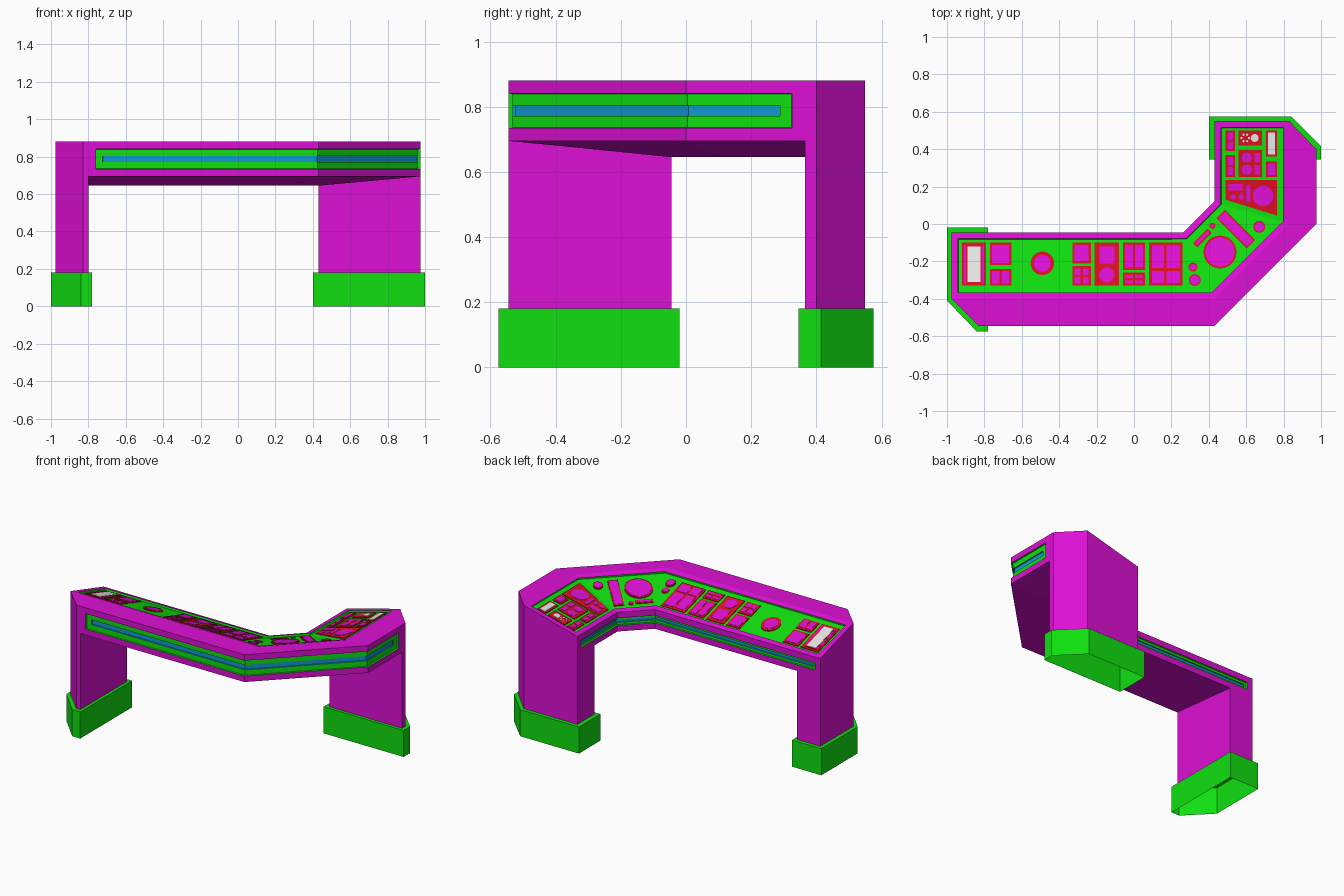
import bpy, bmesh, math

cube = bpy.data.objects.get("Cube")
if cube:
    bpy.data.objects.remove(cube, do_unlink=True)

COLOURS = [("magenta shell", (.72, .005, .66)), ("green trim", (.005, .74, .005)),
           ("red bezel", (.68, .005, .015)), ("blue light strip", (.006, .32, .64)),
           ("white display", (1, 1, 1))]
MATS = []
for name, rgb in COLOURS:
    m = bpy.data.materials.new(name)
    m.use_nodes = True
    m.diffuse_color = (*rgb, 1)
    m.node_tree.nodes["Principled BSDF"].inputs["Base Color"].default_value = (*rgb, 1)
    MATS.append(m)
MAGENTA, GREEN, RED, BLUE, WHITE = range(5)


def finish(bm, name):
    mesh = bpy.data.meshes.new(name)
    bm.to_mesh(mesh)
    bm.free()
    for m in MATS:
        mesh.materials.append(m)
    obj = bpy.data.objects.new(name, mesh)
    bpy.context.collection.objects.link(obj)
    return obj


# Plan rails of the console: outer edge, rim edge, inner edge
OUTER = [(-.83, -.545), (-.8, -.545), (.43, -.545), (.975, 0), (.975, .365), (.975, .4)]
RIM = [(-.975, -.4), (-.8, -.4), (.43, -.4), (.83, 0), (.83, .365), (.83, .55)]
INNER = [(-.975, -.045), (-.8, -.045), (.265, -.045), (.43, .12), (.43, .365), (.43, .55)]
TOP, INNER_TOP, LEG_Z, FOOT_Z = .88, .775, .178, .18
RECESS = .012


def recess(bm, faces, margin, depth, mat):
    """Inset a run of faces, recolour it and sink it."""
    bmesh.ops.inset_region(bm, faces=faces, thickness=margin, use_even_offset=True, use_boundary=True)
    for f in faces:
        f.material_index = mat
    bmesh.ops.inset_region(bm, faces=faces, thickness=.0005, depth=-depth,
                           use_even_offset=True, use_boundary=True)
    for f in faces:
        f.material_index = mat


# Console body: closed profile swept through the stations
bm = bmesh.new()
rings = []
for o, r, i in zip(OUTER, RIM, INNER):
    ring = [(*o, TOP), (*r, TOP), (*i, INNER_TOP), (*i, .645), (*r, .681), (*o, .695)]
    rings.append([bm.verts.new(p) for p in ring])
sides = [[bm.faces.new((a[k], b[k], b[(k + 1) % 6], a[(k + 1) % 6]))
          for a, b in zip(rings, rings[1:])] for k in range(6)]
for e in (rings[0], rings[-1]):
    bm.faces.new((e[0], e[1], e[4], e[5]))
    bm.faces.new((e[1], e[2], e[3], e[4]))
bmesh.ops.recalc_face_normals(bm, faces=bm.faces[:])

# Sunken control panel and light strips
recess(bm, sides[1], .035, RECESS, GREEN)
recess(bm, sides[5][1:4], .04, RECESS, GREEN)
recess(bm, sides[5][1:4], .036, .008, BLUE)
recess(bm, sides[2], .04, RECESS, GREEN)
recess(bm, sides[2], .015, .008, BLUE)

# Legs pulled down from both ends
for end in (0, 4):
    out = bmesh.ops.extrude_face_region(bm, geom=[sides[3][end], sides[4][end]])
    for v in out["geom"]:
        if isinstance(v, bmesh.types.BMVert):
            v.co.z = LEG_Z
bmesh.ops.recalc_face_normals(bm, faces=bm.faces[:])
finish(bm, "console_body")


# Hollow feet, open below
def foot(name, outline):
    bm = bmesh.new()
    low = [bm.verts.new((x, y, 0)) for x, y in outline]
    high = [bm.verts.new((x, y, FOOT_Z)) for x, y in outline]
    n = len(outline)
    for k in range(n):
        j = (k + 1) % n
        bm.faces.new((low[k], low[j], high[j], high[k]))
    bm.faces.new(high)
    for f in bm.faces:
        f.material_index = GREEN
    finish(bm, name)


foot("right_foot", [(-.78, -.02), (-1, -.02), (-1, -.41), (-.84, -.575), (-.78, -.575)])
foot("left_foot", [(.4, .345), (1, .345), (1, .415), (.84, .575), (.4, .575)])


# Controls follow the slope of the panel
def panel_z(x, y):
    drop = TOP - INNER_TOP
    t = min((y + .4) / .355, (.83 - x + y) / .52, (.83 - x) / .4)
    return TOP - drop * t - RECESS


bm = bmesh.new()


def plate(points, height, mat):
    low = [bm.verts.new((x, y, panel_z(x, y) - .002)) for x, y in points]
    high = [bm.verts.new((x, y, panel_z(x, y) + height)) for x, y in points]
    n = len(points)
    faces = [bm.faces.new(high)]
    for k in range(n):
        j = (k + 1) % n
        faces.append(bm.faces.new((low[k], low[j], high[j], high[k])))
    for f in faces:
        f.material_index = mat


def box(x0, x1, y0, y1, mat=MAGENTA, height=.007):
    plate([(x0, y0), (x1, y0), (x1, y1), (x0, y1)], height, mat)


def disc(x, y, r, mat=MAGENTA, height=.007):
    ring = [math.tau * k / 24 for k in range(24)]
    plate([(x + r * math.cos(a), y + r * math.sin(a)) for a in ring], height, mat)


def dial(x, y, r, rim=.01):
    disc(x, y, r, RED, .005)
    disc(x, y, r - rim, MAGENTA)


def bezel(x0, x1, y0, y1, cols=1, rows=1, mat=MAGENTA, gap=.012):
    """Red bezel with a grid of inlays."""
    box(x0, x1, y0, y1, RED, .005)
    w, h = (x1 - x0 - gap) / cols, (y1 - y0 - gap) / rows
    for c in range(cols):
        for r in range(rows):
            x, y = x0 + gap + c * w, y0 + gap + r * h
            box(x, x + w - gap, y, y + h - gap, mat)


def slanted(x, y, length, width, angle):
    c, s = math.cos(math.radians(angle)), math.sin(math.radians(angle))
    for grow, height, mat in ((0, .005, RED), (.008, .007, MAGENTA)):
        a, b = length / 2 - grow, width / 2 - grow
        plate([(x + u * c - v * s, y + u * s + v * c)
               for u, v in ((-a, -b), (a, -b), (a, b), (-a, b))], height, mat)


# Front wing controls
bezel(-.92, -.79, -.33, -.1)
box(-.898, -.812, -.318, -.112, RED, .0075)
box(-.89, -.82, -.31, -.12, WHITE, .009)
bezel(-.77, -.655, -.22, -.1)
bezel(-.77, -.655, -.33, -.24, 2)
dial(-.49, -.21, .063, .018)
bezel(-.33, -.23, -.21, -.1)
bezel(-.33, -.23, -.33, -.225, 2, 2)
box(-.21, -.08, -.33, -.1, RED, .005)
box(-.185, -.105, -.21, -.12)
disc(-.145, -.272, .04)
bezel(-.06, .06, -.245, -.1, 2)
bezel(-.06, .06, -.33, -.26, 2, 2)
box(.08, .26, -.33, -.1, RED, .005)
box(.095, .16, -.235, -.115)
box(.175, .245, -.235, -.115)
box(.095, .16, -.315, -.25)
box(.175, .245, -.315, -.25)

# Corner controls
dial(.46, -.15, .088)
slanted(.545, -.027, .23, .065, -45)
slanted(.365, -.075, .11, .032, 45)
for x, y, r in ((.42, -.01, .016), (.67, -.015, .032), (.315, -.23, .024), (.325, -.3, .032)):
    dial(x, y, r, .007)

# Side wing controls
bezel(.49, .54, .39, .5, 1, 2)
bezel(.49, .54, .25, .37, 1, 2)
box(.56, .685, .42, .5, RED, .005)
disc(.645, .46, .021, WHITE)
for k in range(6):
    a = math.tau * k / 6
    disc(.595 + .02 * math.cos(a), .46 + .02 * math.sin(a), .006, WHITE)
bezel(.705, .765, .36, .5, mat=WHITE)
bezel(.705, .765, .25, .335)
box(.56, .685, .25, .395, RED, .005)
for y in (.29, .355):
    disc(.603, y, .027)
    box(.645, .673, y - .025, y + .025)
plate([(.49, .13), (.765, .045), (.765, .235), (.49, .235)], .005, RED)
disc(.69, .15, .055)
disc(.53, .145, .015)
disc(.573, .145, .015)
box(.6, .622, .12, .205)
box(.505, .58, .18, .215)
bmesh.ops.recalc_face_normals(bm, faces=bm.faces[:])
finish(bm, "panel_controls")
